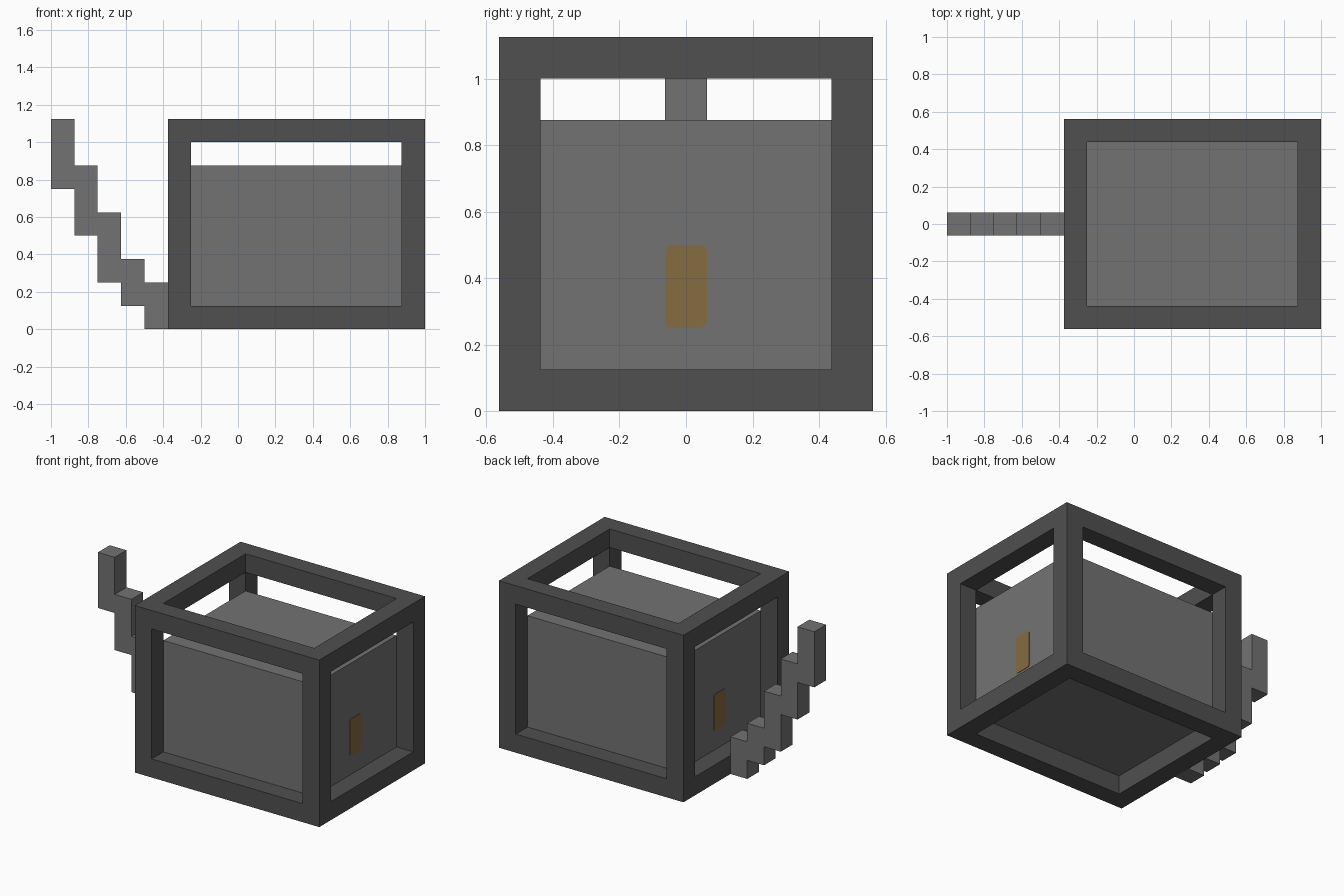
import bpy, bmesh
from itertools import product
from mathutils import Vector

U = 0.125                      # one building unit
LOW = Vector((-0.375, -0.5625, 0))
HIGH = Vector((1, 0.5625, 1.125))

if "Cube" in bpy.data.objects:
    bpy.data.objects.remove(bpy.data.objects["Cube"], do_unlink=True)


def material(name, colour):
    mat = bpy.data.materials.new(name)
    mat.use_nodes = True
    mat.diffuse_color = (*colour, 1)
    mat.node_tree.nodes["Principled BSDF"].inputs["Base Color"].default_value = (*colour, 1)
    return mat


def finish(name, bm, mat):
    bmesh.ops.remove_doubles(bm, verts=bm.verts, dist=0.0001)
    bmesh.ops.recalc_face_normals(bm, faces=bm.faces)
    mesh = bpy.data.meshes.new(name)
    bm.to_mesh(mesh)
    bm.free()
    mesh.materials.append(mat)
    obj = bpy.data.objects.new(name, mesh)
    bpy.context.collection.objects.link(obj)
    return obj


def box(name, low, high, mat):
    bm = bmesh.new()
    bmesh.ops.create_cube(bm, size=1)
    size, mid = high - low, (low + high) / 2
    for v in bm.verts:
        v.co = Vector(a * b for a, b in zip(v.co, size)) + mid
    return finish(name, bm, mat)


def lattice(name, cuts, keep, mat):
    """Outer skin of the cells chosen by keep() in a grid of cutting planes."""
    cells = {c for c in product(*(range(len(k) - 1) for k in cuts)) if keep(*c)}
    bm = bmesh.new()
    for cell in cells:
        for axis, side in product(range(3), (0, 1)):
            neighbour = list(cell)
            neighbour[axis] += 2 * side - 1
            if tuple(neighbour) in cells:
                continue
            corners = []
            for p, q in ((0, 0), (1, 0), (1, 1), (0, 1)):
                step = [p, q]
                step.insert(axis, side)
                corners.append(bm.verts.new([cuts[i][cell[i] + step[i]] for i in range(3)]))
            bm.faces.new(corners)
    return finish(name, bm, mat)


dark = material("dark grey", (0.080, 0.080, 0.080))
grey = material("mid grey", (0.171, 0.171, 0.171))
ochre = material("ochre", (0.238, 0.150, 0.054))

# Open frame: cells lying on an edge of the box
cuts = [(a, a + U, b - U, b) for a, b in zip(LOW, HIGH)]
lattice("frame", cuts, lambda *c: c.count(1) < 2, dark)

# Solid block inside the frame, with an open gap above it
inner_low = LOW + Vector((U, U, U))
inner_high = HIGH - Vector((U, U, 2 * U))
box("inner_block", inner_low, inner_high, grey)

# Stepped arm on the side: bottom and top of each column, in units
columns = [(6, 9), (4, 7), (2, 5), (1, 3), (0, 2)]
arm_cuts = [[-1 + i * U for i in range(6)], [-U / 2, U / 2], [k * U for k in range(10)]]
lattice("stepped_arm", arm_cuts, lambda i, j, k: columns[i][0] <= k < columns[i][1], grey)

# Thin rounded plates on both ends of the block
for name, x in (("left_plate", inner_high.x), ("right_plate", inner_low.x)):
    plate = box(name, Vector((x - 0.003, -U / 2, 2 * U)), Vector((x + 0.003, U / 2, 4 * U)), ochre)
    bm = bmesh.new()
    bm.from_mesh(plate.data)
    corners = [e for e in bm.edges if abs(e.verts[0].co.x - e.verts[1].co.x) > 0.001]
    bmesh.ops.bevel(bm, geom=corners, offset=0.018, segments=3, profile=0.5, affect='EDGES')
    bm.to_mesh(plate.data)
    bm.free()
